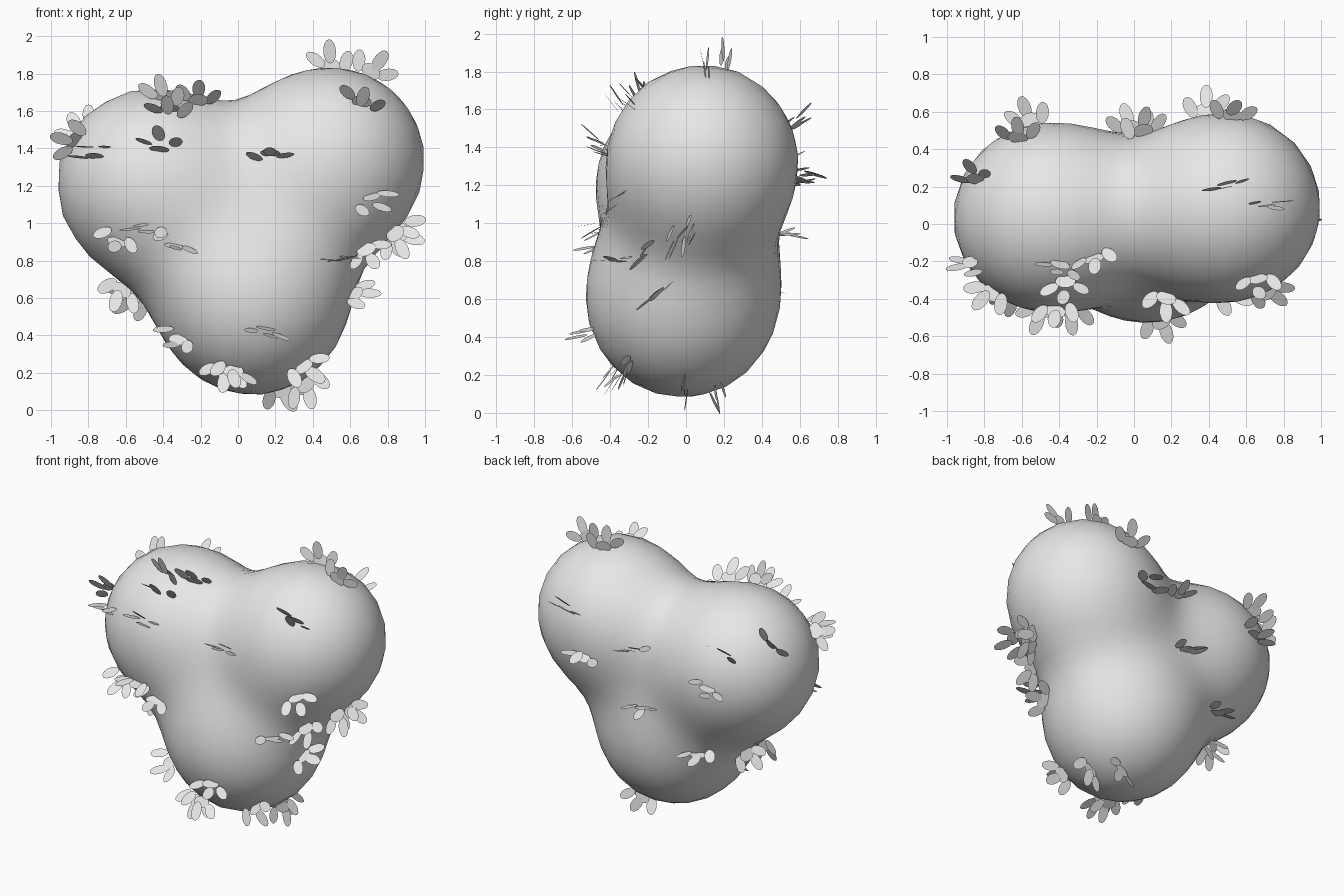
import bpy, bmesh, math, random
from mathutils import Vector, Matrix
from mathutils.bvhtree import BVHTree

random.seed(4)
if "Cube" in bpy.data.objects:
    bpy.data.objects.remove(bpy.data.objects["Cube"])

grey = bpy.data.materials.new("pale_grey")
grey.use_nodes = True
grey.diffuse_color = (0.8, 0.8, 0.8, 1)
grey.node_tree.nodes["Principled BSDF"].inputs["Base Color"].default_value = (0.8, 0.8, 0.8, 1)


def add_object(name, bm):
    mesh = bpy.data.meshes.new(name)
    bm.to_mesh(mesh)
    mesh.materials.append(grey)
    obj = bpy.data.objects.new(name, mesh)
    bpy.context.collection.objects.link(obj)
    return obj


# Three round lobes melted into one crown
LOBES = [Vector((-0.475, 0.035, 1.22)), Vector((0.505, 0.09, 1.34)), Vector((0.08, -0.02, 0.575))]
RADIUS, BLEND = 0.488, 0.185
CENTRE = Vector((0.04, 0.03, 1.04))


def field(p):
    return -BLEND * math.log(sum(math.exp((RADIUS - (p - c).length) / BLEND) for c in LOBES))


def on_surface(direction):
    near, far = 0.0, 2.0
    for _ in range(24):
        mid = (near + far) / 2
        if field(CENTRE + direction * mid) < 0:
            near = mid
        else:
            far = mid
    return CENTRE + direction * near


crown = bmesh.new()
bmesh.ops.create_icosphere(crown, subdivisions=4, radius=1)
for v in crown.verts:
    v.co = on_surface(v.co.normalized())
for f in crown.faces:
    f.smooth = True
crown.normal_update()
tree = BVHTree.FromBMesh(crown)
add_object("crown", crown)

# Sprigs of flat oval leaves: across, out, lean, length, width
SPRIG = [(-0.08, 0.06, 0.3, 0.12, 0.07), (0.0, 0.03, 1.4, 0.11, 0.08),
         (0.02, 0.1, -0.3, 0.13, 0.07), (0.09, 0.05, -0.9, 0.12, 0.065)]
leaves = bmesh.new()


def add_sprig(point, normal):
    # Every sprig spreads along the sideways axis, laid onto the crown
    along = Vector((1, 0, 0)) - normal * normal.x
    along.normalize()
    frame = Matrix((along, normal.cross(along), normal)).transposed().to_4x4()
    twist = Matrix.Rotation(random.uniform(-0.25, 0.25), 4, 'Z')
    side = random.choice((-1, 1))
    for across, out, lean, length, width in SPRIG:
        place = (Matrix.Translation(point) @ frame @ twist
                 @ Matrix.Translation((side * across, random.uniform(-0.03, 0.03), out))
                 @ Matrix.Rotation(random.uniform(-0.3, 0.3), 4, 'X')
                 @ Matrix.Rotation(-side * lean + random.uniform(-0.2, 0.2), 4, 'Y')
                 @ Matrix.Rotation(math.pi / 2, 4, 'X')
                 @ Matrix.Diagonal((width / 2, length / 2, 1, 1)))
        bmesh.ops.create_circle(leaves, cap_ends=True, segments=14, radius=1, matrix=place)


def scatter(toward, spots, origin):
    """Cast each (across, up) spot onto the crown from one direction."""
    back = Vector(toward).normalized()
    hint = Vector((0, 1, 0)) if abs(back.z) > 0.9 else Vector((0, 0, 1))
    right = hint.cross(back).normalized()
    up = back.cross(right)
    for across, rise in spots:
        base = Vector(origin) + right * across + up * rise
        hit, normal, _, _ = tree.ray_cast(base + back * 3, -back)
        if hit is None:
            hit, normal, _, _ = tree.find_nearest(base)
        add_sprig(hit, normal)


# Front sprigs
scatter((0, -1, 0), [(-0.42, 1.41), (-0.75, 1.37), (-0.37, 1.58), (0.18, 1.35), (-0.63, 0.93),
                     (-0.48, 0.99), (-0.33, 0.91), (-0.3, 0.41), (0.14, 0.43), (-0.07, 0.23),
                     (0.34, 0.25), (0.5, 0.79), (0.67, 0.86), (0.7, 1.13), (0.65, 1.63)], (0, 0, 0))
# Sprigs around the outline
scatter((0, -1, 0), [(0.94, 0.9), (-0.66, 0.6), (0.4, 0.08)], (0, 0, 0))
# Sprigs on top
scatter((0, 0, 1), [(0.5, 0.19), (0.7, 0.09), (-0.4, -0.22), (-0.22, -0.18), (-0.85, -0.2)], (0, 0, 0))
# Rear sprigs
scatter((-0.49, 0.76, 0.42), [(-0.73, 0.4), (-0.64, 0.1), (-0.3, 0.13), (0.28, 0.13), (0.57, 0.17),
                              (0.18, -0.09), (-0.25, -0.24), (0.1, -0.5), (0.4, -0.5)], (0, 0, 1))
# Sprigs at the sides and below
scatter((1, 0, 0), [(-0.05, 0.95), (-0.15, 0.63)], (0, 0, 0))
scatter((0.49, 0.76, -0.42), [(-0.1, -0.67), (-0.2, -0.92)], (0, 0, 1))
add_object("leaves", leaves)
